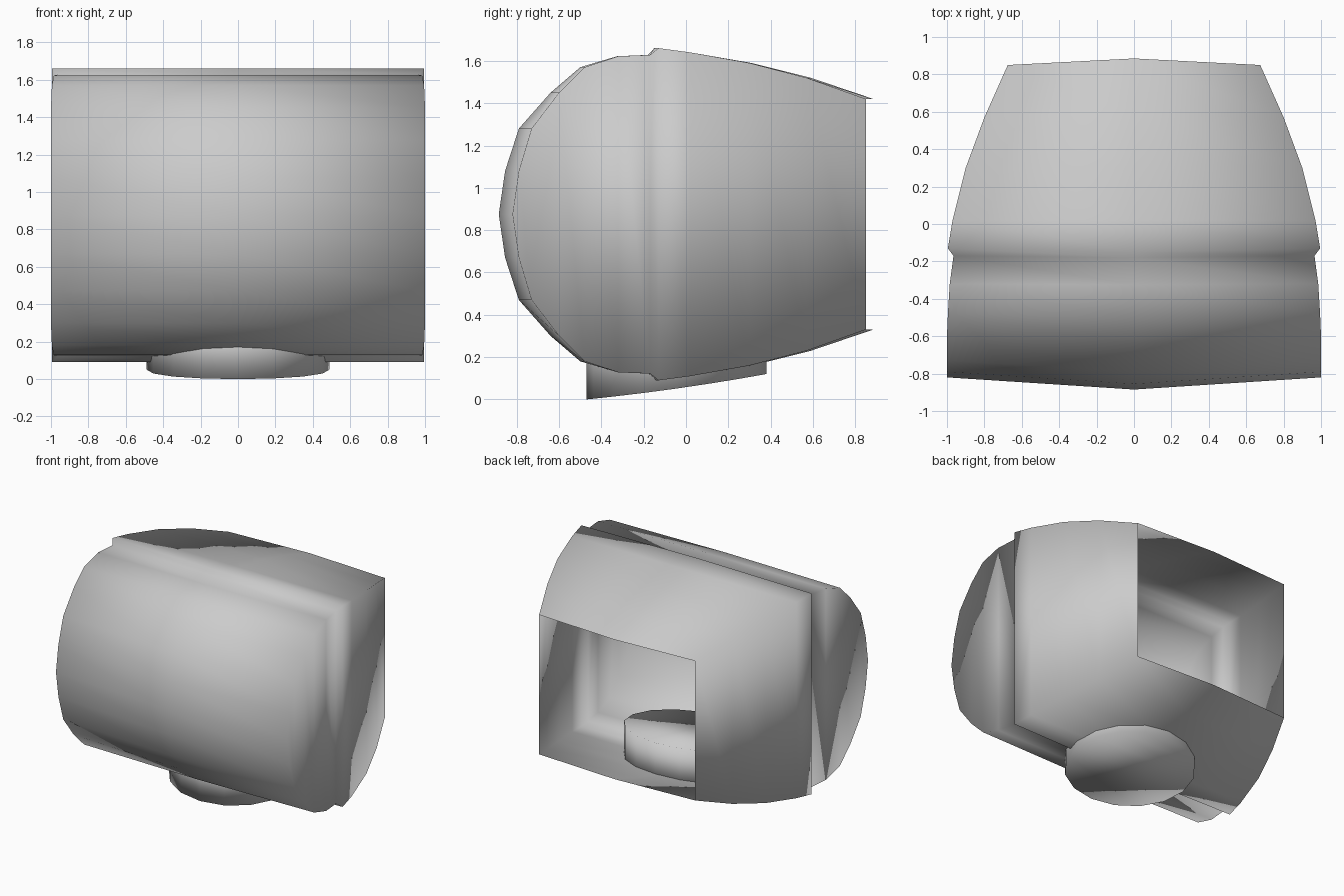
import bpy, math

if "Cube" in bpy.data.objects:
    bpy.data.objects.remove(bpy.data.objects["Cube"])

MID = 0.875  # height of the hull's horizontal mirror plane


def make_object(name, verts, faces):
    mesh = bpy.data.meshes.new(name)
    mesh.from_pydata(verts, [], faces)
    mesh.validate()
    for poly in mesh.polygons:
        poly.use_smooth = True
    obj = bpy.data.objects.new(name, mesh)
    bpy.context.collection.objects.link(obj)
    return obj


# Hull stations from open back to nose: y at sides, half height, half width, centre bulge in y
stations = [
    (0.85, 0.545, 0.675, 0.035),
    (0.57, 0.645, 0.80, 0.02),
    (0.30, 0.715, 0.90, 0.01),
    (0.02, 0.765, 0.97, 0.0),
    (-0.13, 0.785, 0.995, -0.02),   # raised ridge
    (-0.17, 0.753, 0.965, -0.01),   # groove
    (-0.32, 0.747, 0.985, -0.005),
    (-0.48, 0.695, 0.995, -0.02),
    (-0.60, 0.575, 1.0, -0.04),
    (-0.73, 0.405, 1.0, -0.06),
    (-0.79, 0.205, 1.0, -0.065),
    (-0.82, 0.0, 1.0, -0.065),      # nose line
]
rows = stations + [(y, -h, w, b) for y, h, w, b in reversed(stations[:-1])]
verts = []
for y, h, w, b in rows:
    verts += [(-w, y, MID + h), (0, y + b, MID + h), (w, y, MID + h)]

# Skin over top, nose and underside
n = len(rows)
faces = []
for i in range(n - 1):
    for c in (0, 1):
        a = 3 * i + c
        faces.append((a, a + 3, a + 4, a + 1))

# Side walls join each top station to its mirrored bottom station
for i in range(len(stations) - 1):
    t0, t1 = 3 * i, 3 * (i + 1)
    b0, b1 = 3 * (n - 1 - i), 3 * (n - 2 - i)
    left = (t0, b0, b1, t1) if b1 != t1 else (t0, b0, t1)
    faces.append(left)
    faces.append(tuple(v + 2 for v in reversed(left)))
make_object("hull_shell", verts, faces)

# Oval foot with curved, tilted bottom and top following the hull
SIDES = 16
CY, RX, RY = -0.045, 0.49, 0.425


def foot_bottom(y):
    t = (y - (CY - RY)) / (2 * RY)
    return 0.085 * t + 0.035 * t * t


verts = []
for lift in (0.0, 0.30):
    for k in range(SIDES):
        a = 2 * math.pi * k / SIDES - math.pi / 2
        x, y = RX * math.cos(a), CY + RY * math.sin(a)
        verts.append((x, y, foot_bottom(y) + lift))
faces = [(k, (k + 1) % SIDES, SIDES + (k + 1) % SIDES, SIDES + k) for k in range(SIDES)]
# Caps are strips linking left and right points at the same y
for k in range(SIDES // 2):
    loop = [k, k + 1, (SIDES - k - 1) % SIDES, (SIDES - k) % SIDES]
    loop = list(dict.fromkeys(loop))
    faces.append(tuple(reversed(loop)))
    faces.append(tuple(v + SIDES for v in loop))
make_object("base_foot", verts, faces)
